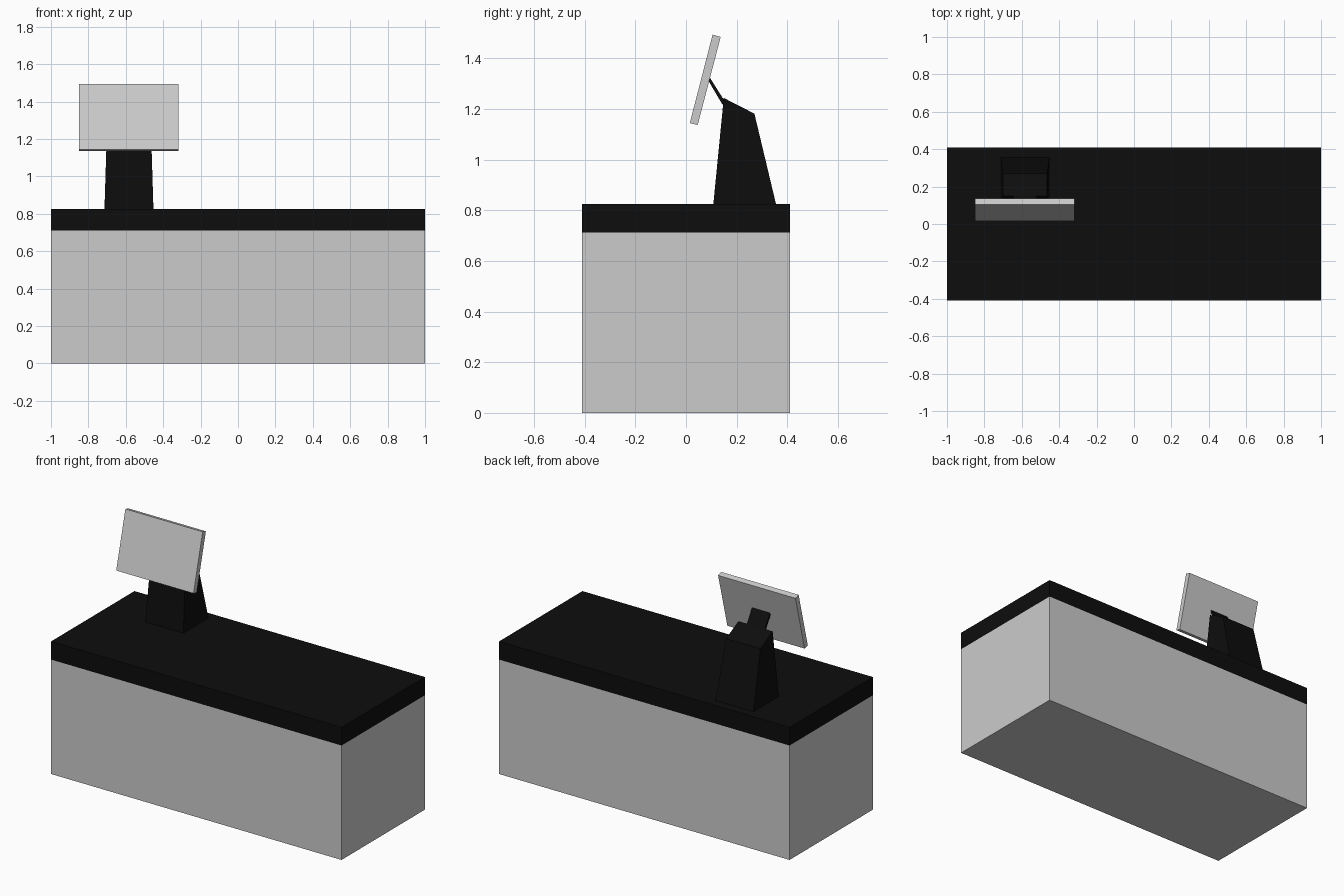
import bpy

if "Cube" in bpy.data.objects:
    bpy.data.objects.remove(bpy.data.objects["Cube"])

STAND_X = -0.583

black = bpy.data.materials.new("black")
black.diffuse_color = (0.004, 0.004, 0.004, 1)
black.use_nodes = True
black.node_tree.nodes["Principled BSDF"].inputs["Base Color"].default_value = black.diffuse_color


def side_prism(name, profile, cx, mat=None):
    """Solid from a side outline; each point is (y, z, half width in x)."""
    n = len(profile)
    verts = [(cx + s * w, y, z) for s in (-1, 1) for y, z, w in profile]
    faces = [tuple(range(n)), tuple(range(2 * n - 1, n - 1, -1))]
    faces += [(i, n + i, n + (i + 1) % n, (i + 1) % n) for i in range(n)]
    mesh = bpy.data.meshes.new(name)
    mesh.from_pydata(verts, [], faces)
    obj = bpy.data.objects.new(name, mesh)
    bpy.context.collection.objects.link(obj)
    if mat:
        mesh.materials.append(mat)
    # Make normals point outward
    import bmesh
    bm = bmesh.new()
    bm.from_mesh(mesh)
    bmesh.ops.recalc_face_normals(bm, faces=bm.faces)
    bm.to_mesh(mesh)
    bm.free()
    return obj


def slab(name, z0, z1, mat=None):
    return side_prism(name, [(-0.41, z0, 1), (0.41, z0, 1), (0.41, z1, 1), (-0.41, z1, 1)], 0, mat)


# Counter body and black worktop
slab("counter_body", 0, 0.712)
slab("counter_top", 0.712, 0.825, black)

# Tapered pedestal with a sloping top
side_prism("display_pedestal", [(0.108, 0.825, 0.131), (0.355, 0.825, 0.131),
                                (0.270, 1.181, 0.118), (0.149, 1.243, 0.118)], STAND_X, black)

# Flat arm joining pedestal and display
side_prism("display_arm", [(0.086, 1.315, 0.062), (0.142, 1.220, 0.062), (0.151, 1.214, 0.062),
                           (0.154, 1.228, 0.062), (0.095, 1.322, 0.062)], STAND_X, black)

# Tilted display panel
side_prism("display_panel", [(0.015, 1.144, 0.266), (0.046, 1.136, 0.266),
                             (0.137, 1.484, 0.266), (0.105, 1.493, 0.266)], STAND_X)
